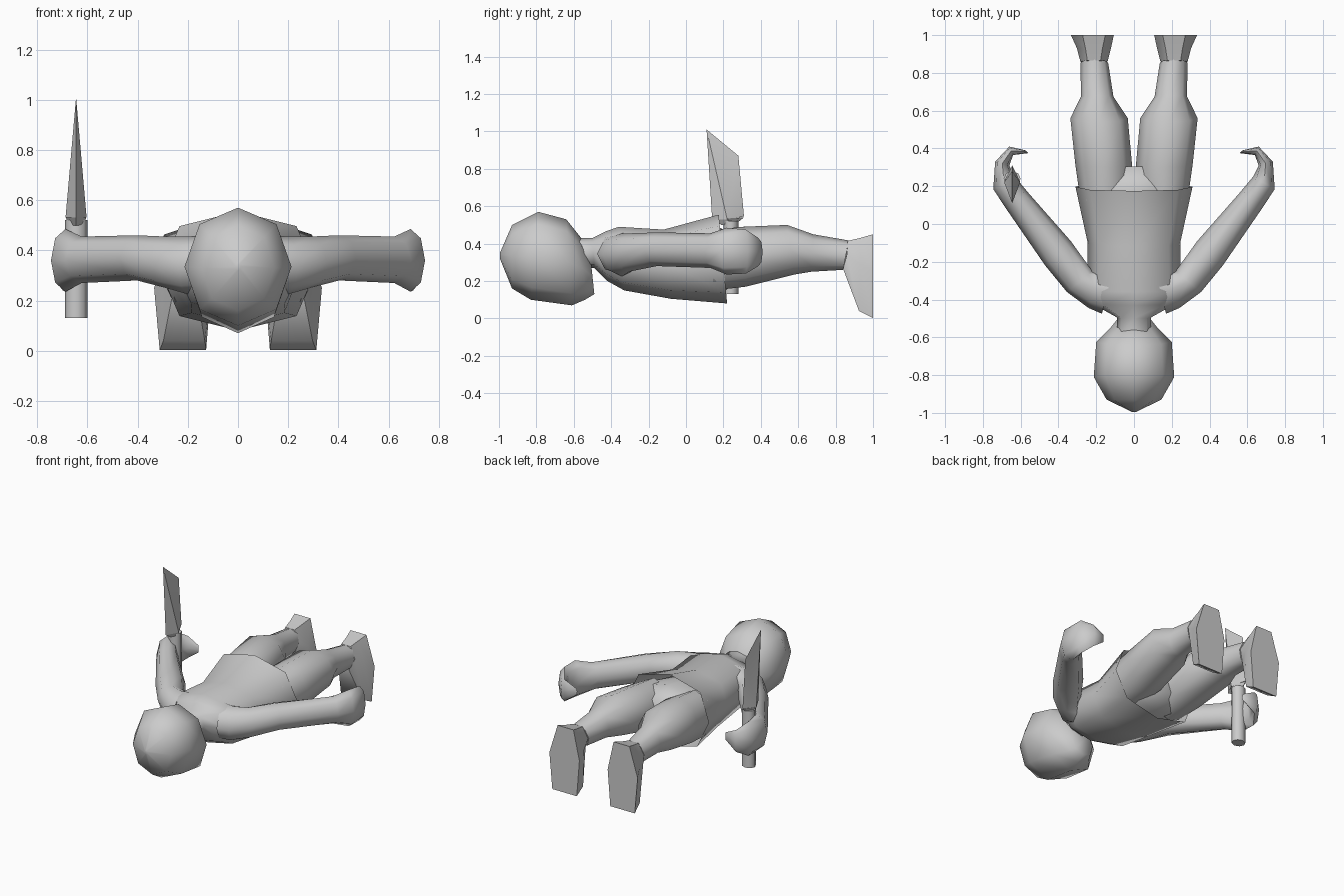
import bpy, bmesh, math
from mathutils import Vector

if "Cube" in bpy.data.objects:
    bpy.data.objects.remove(bpy.data.objects["Cube"])


def finish(name, bm, angle=40):
    bmesh.ops.recalc_face_normals(bm, faces=bm.faces)
    me = bpy.data.meshes.new(name)
    bm.to_mesh(me)
    bm.free()
    ob = bpy.data.objects.new(name, me)
    bpy.context.collection.objects.link(ob)
    bpy.ops.object.select_all(action='DESELECT')
    ob.select_set(True)
    bpy.context.view_layer.objects.active = ob
    bpy.ops.object.shade_smooth_by_angle(angle=math.radians(angle))
    return ob


def loft(name, rings, n=8, p=1.0, caps=(True, True), angle=75):
    """Each ring: two opposite points and the half-axis across them."""
    bm = bmesh.new()
    loops = []
    for a, b, across in rings:
        a, b, across = Vector(a), Vector(b), Vector(across)
        mid, half = (a + b) / 2, (a - b) / 2
        loop = []
        for i in range(n):
            t = 2 * math.pi * i / n
            c, s = round(math.cos(t), 6), round(math.sin(t), 6)
            c, s = (math.copysign(abs(v) ** p, v) for v in (c, s))
            loop.append(bm.verts.new(mid + half * c + across * s))
        loops.append(loop)
    for l0, l1 in zip(loops, loops[1:]):
        for i in range(n):
            j = (i + 1) % n
            bm.faces.new((l0[i], l0[j], l1[j], l1[i]))
    if caps[0]:
        bm.faces.new(loops[0])
    if caps[1]:
        bm.faces.new(loops[-1])
    return finish(name, bm, angle)


def body_rings(spec, x=0):
    """spec rows: back y, back z, front y, front z, half width, x shift"""
    return [((x + dx, yt, zt), (x + dx, yb, zb), (hw, 0, 0))
            for yt, zt, yb, zb, hw, dx in spec]


# head with chin
loft("head", body_rings([
    (-.995, .35, -.995, .32, .01, 0), (-.93, .50, -.93, .16, .145, 0),
    (-.79, .57, -.83, .10, .213, 0), (-.64, .53, -.61, .07, .20, 0),
    (-.56, .43, -.54, .10, .125, 0), (-.51, .32, -.49, .13, .085, 0)]), p=.95)

# neck and tunic, open at the hem
loft("tunic", body_rings([
    (-.58, .43, -.56, .27, .09, 0), (-.50, .43, -.49, .27, .09, 0),
    (-.43, .465, -.42, .20, .215, 0), (-.36, .49, -.33, .15, .25, 0),
    (-.12, .475, -.08, .105, .245, 0), (.175, .555, .22, .08, .31, 0)]),
    p=.82, caps=(True, False))

# hips inside the tunic
loft("hips", body_rings([
    (-.05, .45, -.05, .15, .20, 0), (.18, .485, .20, .14, .265, 0),
    (.305, .43, .305, .23, .18, 0)]), p=.8)

leg = [(.12, .47, .15, .15, .13, -.03), (.30, .49, .32, .17, .15, -.025),
       (.54, .50, .58, .235, .152, 0), (.68, .45, .67, .25, .086, .01),
       (.87, .417, .84, .26, .073, .025)]
arm = [((.17, -.475), (.10, -.20), .23, .46), ((.24, -.445), (.16, -.24), .225, .455),
       ((.355, -.36), (.22, -.25), .25, .455),
       ((.47, -.22), (.335, -.09), .28, .46), ((.69, .10), (.555, .16), .27, .455),
       ((.745, .185), (.63, .25), .235, .485), ((.735, .33), (.66, .31), .24, .475),
       ((.66, .41), (.64, .365), .28, .43), ((.575, .39), (.56, .375), .34, .39)]

for side, s in (("left", -1), ("right", 1)):
    # leg down to the ankle
    loft(side + "_leg", body_rings([(a, b, c, d, hw, s * dx)
         for a, b, c, d, hw, dx in leg], s * .185), p=.95)
    # arm ending in a curled hand
    loft(side + "_arm", [((s * o[0], o[1], (lo + hi) / 2), (s * i[0], i[1], (lo + hi) / 2),
                          (0, 0, (hi - lo) / 2)) for o, i, lo, hi in arm])
    # foot: a wedge with a flat six-sided sole facing +y
    bm = bmesh.new()
    ankle = [(.035, .865, .415), (.072, .86, .34), (.04, .84, .265),
             (-.04, .84, .265), (-.072, .86, .34), (-.035, .865, .415)]
    toe = [(.045, .93, .43), (.09, .93, .29), (.085, .925, .04),
           (-.08, .925, .04), (-.09, .93, .29), (-.045, .93, .43)]
    sole = [(.06, 1, .45), (.122, 1, .25), (.10, 1, .003),
            (-.085, 1, .003), (-.105, 1, .25), (-.06, 1, .45)]
    rows = [[bm.verts.new((s * (.212 + x), y, z)) for x, y, z in r] for r in (ankle, toe, sole)]
    for l0, l1 in zip(rows, rows[1:]):
        for i in range(6):
            j = (i + 1) % 6
            bm.faces.new((l0[i], l0[j], l1[j], l1[i]))
    bm.faces.new(rows[0])
    bm.faces.new(rows[-1])
    finish(side + "_foot", bm, 50)

# knife handle
KX = -.645
loft("knife_handle", [((KX, .28, z), (KX, .20, z), (.045, 0, 0)) for z in (.13, .52)], n=8)

# knife blade: diamond base tapering to a slanted edge
bm = bmesh.new()
base = [bm.verts.new(v) for v in ((KX, .14, .53), (KX + .042, .22, .53),
                                  (KX, .31, .545), (KX - .042, .22, .53))]
tip, heel = bm.verts.new((KX, .11, 1.01)), bm.verts.new((KX, .28, .87))
for side in (base[1], base[3]):
    bm.faces.new((base[0], side, tip))
    bm.faces.new((side, heel, tip))
    bm.faces.new((side, base[2], heel))
bm.faces.new(base)
finish("knife_blade", bm, 20)

# knife guard
loft("knife_guard", [((KX, .26, .50), (KX, .19, .50), (.03, 0, 0)),
                     ((KX, .31, .54), (KX, .14, .53), (.042, 0, 0))], n=4, angle=20)
